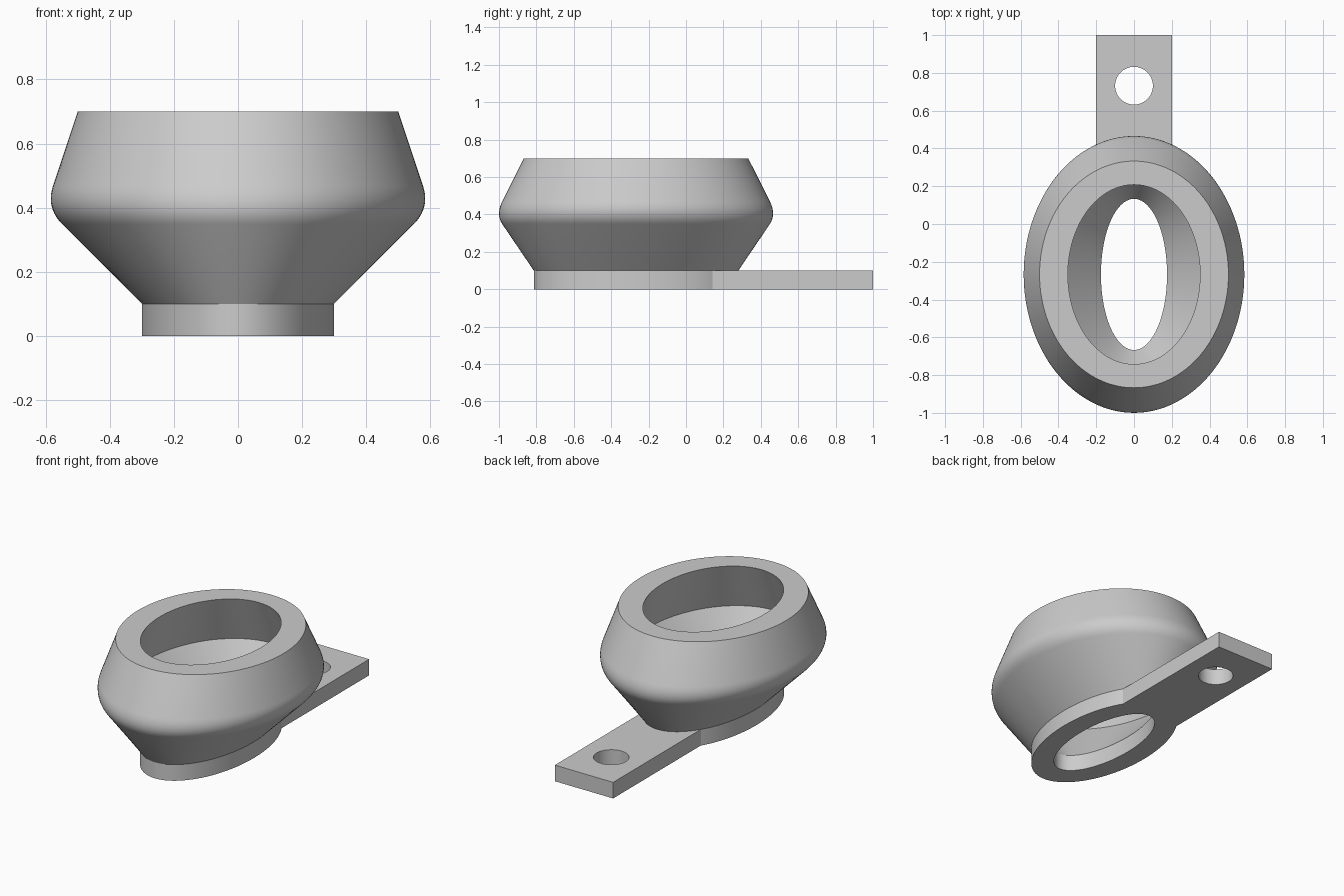
import bpy, bmesh, math

cube = bpy.data.objects.get("Cube")
if cube:
    bpy.data.objects.remove(cube, do_unlink=True)

grey = bpy.data.materials.new("plain grey")
grey.use_nodes = True
COLOUR = (0.6, 0.6, 0.6, 1)
grey.diffuse_color = COLOUR
grey.node_tree.nodes["Principled BSDF"].inputs["Base Color"].default_value = COLOUR

CENTRE_Y = -0.267
SEGMENTS = 128
TAB_HEIGHT = 0.1


def finish(obj):
    """Give the part its colour and smooth shading with sharp edges."""
    obj.data.materials.append(grey)
    bpy.ops.object.select_all(action="DESELECT")
    obj.select_set(True)
    bpy.context.view_layer.objects.active = obj
    bpy.ops.object.shade_smooth_by_angle(angle=math.radians(25))


def rounded(start, corner, end, steps=10):
    """Quadratic blend of three (rx, ry, z) rings."""
    rings = []
    for i in range(steps + 1):
        t = i / steps
        rings.append(tuple((1 - t) ** 2 * a + 2 * t * (1 - t) * b + t * t * c
                           for a, b, c in zip(start, corner, end)))
    return rings


# Hollow oval body: outer wall upwards, then inner wall downwards
rings = [(0.3, 0.547, 0), (0.3, 0.547, TAB_HEIGHT)]
rings += rounded((0.548, 0.715, 0.348), (0.6, 0.75, 0.4), (0.577, 0.716, 0.469))
rings += [(0.5, 0.6, 0.7), (0.35, 0.475, 0.7), (0.45, 0.6, 0.4),
          (0.175, 0.4, TAB_HEIGHT), (0.175, 0.4, 0)]

bm = bmesh.new()
loops = []
for rx, ry, z in rings:
    angles = [math.tau * i / SEGMENTS for i in range(SEGMENTS)]
    loops.append([bm.verts.new((rx * math.cos(a), CENTRE_Y + ry * math.sin(a), z))
                  for a in angles])
for lower, upper in zip(loops, loops[1:] + loops[:1]):
    for i in range(SEGMENTS):
        j = (i + 1) % SEGMENTS
        bm.faces.new((lower[i], lower[j], upper[j], upper[i]))
bmesh.ops.recalc_face_normals(bm, faces=bm.faces)
mesh = bpy.data.meshes.new("oval_body")
bm.to_mesh(mesh)
bm.free()
body = bpy.data.objects.new("oval_body", mesh)
bpy.context.collection.objects.link(body)
finish(body)

# Mounting tab: flat outline that follows the oval, with a round screw hole
HALF = 0.2
outline = [(HALF, 1), (-HALF, 1)]
for i in range(17):
    x = -HALF + 2 * HALF * i / 16
    outline.append((x, CENTRE_Y + 0.545 * math.sqrt(1 - (x / 0.3) ** 2)))
hole = [(0.1 * math.cos(math.tau * i / 64), 0.732 + 0.1 * math.sin(math.tau * i / 64))
        for i in range(64)]

curve = bpy.data.curves.new("mounting_tab", "CURVE")
curve.dimensions = "2D"
curve.fill_mode = "BOTH"
curve.extrude = TAB_HEIGHT / 2
for points in (outline, hole):
    spline = curve.splines.new("POLY")
    spline.points.add(len(points) - 1)
    for point, (x, y) in zip(spline.points, points):
        point.co = (x, y, 0, 1)
    spline.use_cyclic_u = True
tab = bpy.data.objects.new("mounting_tab", curve)
tab.location.z = TAB_HEIGHT / 2
bpy.context.collection.objects.link(tab)
bpy.ops.object.select_all(action="DESELECT")
tab.select_set(True)
bpy.context.view_layer.objects.active = tab
bpy.ops.object.convert(target="MESH")
tab = bpy.context.view_layer.objects.active

# Weld the tab's caps to its walls and face everything outwards
bm = bmesh.new()
bm.from_mesh(tab.data)
bmesh.ops.remove_doubles(bm, verts=bm.verts, dist=0.0001)
bmesh.ops.recalc_face_normals(bm, faces=bm.faces)
bm.to_mesh(tab.data)
bm.free()
finish(tab)
